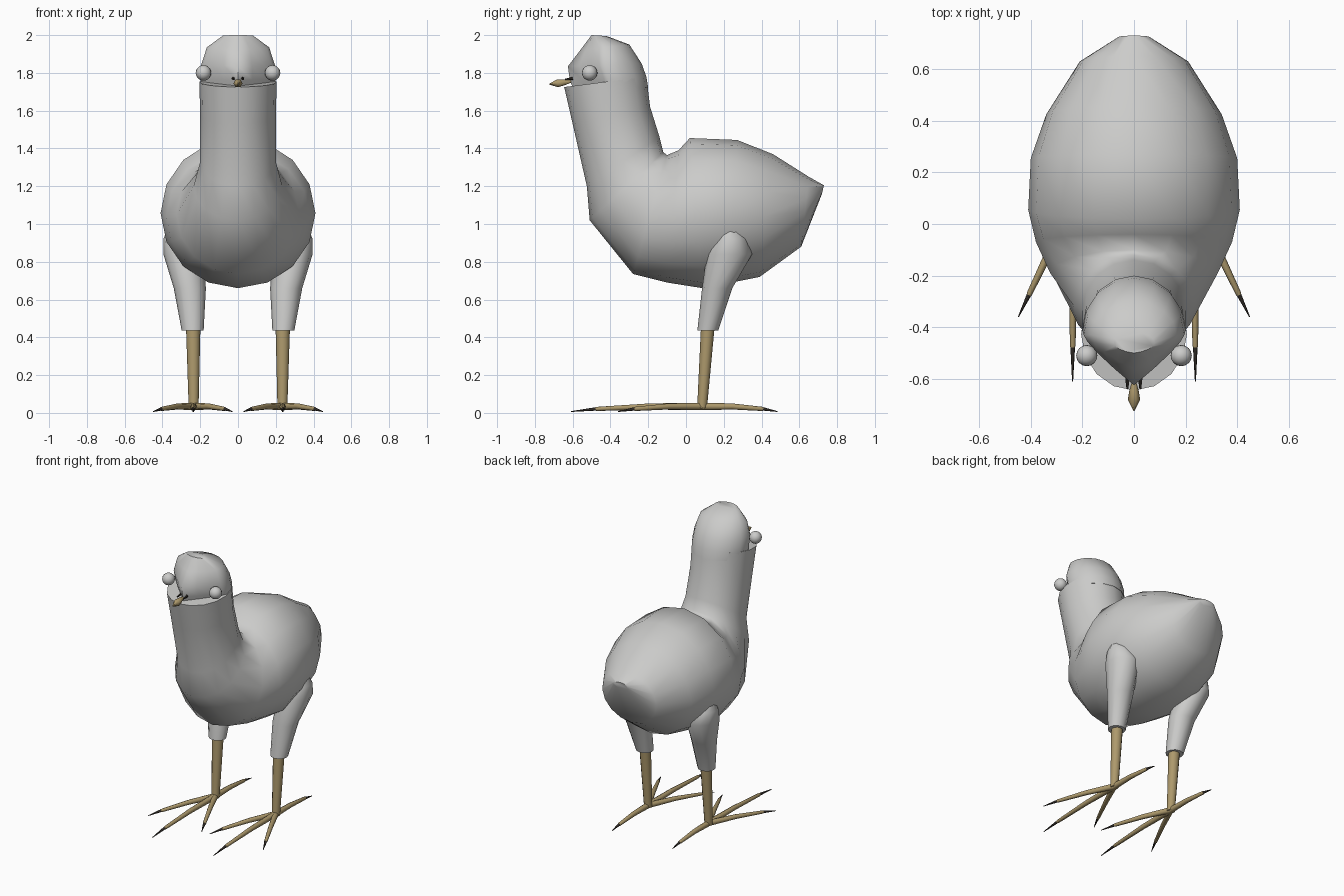
import bpy, bmesh, math
from mathutils import Vector

if "Cube" in bpy.data.objects:
    bpy.data.objects.remove(bpy.data.objects["Cube"])


def material(name, color):
    m = bpy.data.materials.new(name)
    m.diffuse_color = (*color, 1)
    m.use_nodes = True
    m.node_tree.nodes["Principled BSDF"].inputs["Base Color"].default_value = m.diffuse_color
    return m


GREY = material("grey_feathers", (0.6, 0.6, 0.59))
TAN = material("tan_skin", (0.42, 0.32, 0.15))
DARK = material("dark_claw", (0.03, 0.025, 0.02))


def loft(name, rings, mats, face_mat=None, angle=60):
    """Skin equal-length rings of points, closing both ends."""
    bm = bmesh.new()
    rows = [[bm.verts.new(p) for p in ring] for ring in rings]
    n = len(rows[0])
    for r, (a, b) in enumerate(zip(rows, rows[1:])):
        for i in range(n):
            j = (i + 1) % n
            f = bm.faces.new((a[i], a[j], b[j], b[i]))
            f.material_index = face_mat(r) if face_mat else 0
    bm.faces.new(rows[0])
    f = bm.faces.new(rows[-1])
    f.material_index = face_mat(len(rows) - 2) if face_mat else 0
    bmesh.ops.recalc_face_normals(bm, faces=bm.faces)
    me = bpy.data.meshes.new(name)
    bm.to_mesh(me)
    bm.free()
    for m in mats:
        me.materials.append(m)
    ob = bpy.data.objects.new(name, me)
    bpy.context.collection.objects.link(ob)
    bpy.ops.object.select_all(action='DESELECT')
    ob.select_set(True)
    bpy.context.view_layer.objects.active = ob
    bpy.ops.object.shade_smooth_by_angle(angle=math.radians(angle))
    return ob


def span_ring(back, front, w, pointed=0.0, n=16):
    """Ring between a back/top point and a front/bottom point (y, z)."""
    a, b = Vector((0, *back)), Vector((0, *front))
    mid, half = (a + b) / 2, (b - a) / 2
    pts = []
    for i in range(n):
        t = 2 * math.pi * i / n
        c, s = math.cos(t), math.sin(t)
        if s > 0:  # front half may taper to a wedge
            s += (1 - abs(c) - s) * pointed
        pts.append(mid + half * s + Vector((w * c, 0, 0)))
    return pts


def flat_ring(x, y, z, rx, ry, n=12):
    return [(x + rx * math.cos(2 * math.pi * i / n),
             y + ry * math.sin(2 * math.pi * i / n), z) for i in range(n)]


def tube(name, path, radii, mats, face_mat=None, n=8):
    """Tapered tube along a path that runs mostly horizontally."""
    path = [Vector(p) for p in path]
    d = (path[-1] - path[0]).normalized()
    side = d.cross(Vector((0, 0, 1))).normalized()
    up = side.cross(d)
    rings = [[p + (side * math.cos(2 * math.pi * i / n) + up * math.sin(2 * math.pi * i / n)) * r
              for i in range(n)] for p, r in zip(path, radii)]
    return loft(name, rings, mats, face_mat)


# Body sweeping from tail through chest and up the neck to an open lip
body = [
    ((0.73, 1.205), (0.72, 1.16), 0.06),
    ((0.65, 1.25), (0.61, 0.88), 0.21),
    ((0.46, 1.37), (0.39, 0.72), 0.34),
    ((0.27, 1.445), (0.24, 0.69), 0.40),
    ((0.02, 1.455), (0.09, 0.66), 0.41),
    ((-0.04, 1.39), (-0.10, 0.69), 0.38),
    ((-0.10, 1.365), (-0.28, 0.735), 0.325),
    ((-0.12, 1.38), (-0.51, 1.02), 0.235),
    ((-0.14, 1.46), (-0.525, 1.20), 0.20),
    ((-0.19, 1.62), (-0.60, 1.53), 0.20),
    ((-0.21, 1.78), (-0.645, 1.725), 0.205),
]
loft("body_and_neck", [span_ring(*r) for r in body], [GREY])

# Head with a wedge-shaped face
head = [
    ((-0.20, 1.72), (-0.59, 1.70), 0.19, 0.9),
    ((-0.21, 1.78), (-0.615, 1.76), 0.20, 0.9),
    ((-0.235, 1.85), (-0.625, 1.835), 0.195, 0.8),
    ((-0.30, 1.95), (-0.56, 1.92), 0.165, 0.5),
    ((-0.42, 1.995), (-0.50, 2.0), 0.08, 0.2),
]
loft("head", [span_ring(*r) for r in head], [GREY])

# Beak
tube("beak", [(0, -0.61, 1.755), (0, -0.645, 1.75), (0, -0.68, 1.745), (0, -0.725, 1.74)],
     [0.008, 0.018, 0.024, 0.002], [TAN], n=6)

for s, label in ((-1, "left"), (1, "right")):
    # Eye
    bpy.ops.mesh.primitive_uv_sphere_add(segments=16, ring_count=10, radius=0.041,
                                         location=(s * 0.183, -0.51, 1.80))
    eye = bpy.context.object
    eye.name = label + "_eye"
    eye.data.materials.append(GREY)
    bpy.ops.object.shade_smooth()

    # Nostril
    tube(label + "_nostril", [(s * 0.025, -0.60, 1.77), (s * 0.025, -0.64, 1.765)],
         [0.009, 0.004], [DARK], n=5)

    # Thigh
    thigh = [(0.24, 0.115, 0.435, 0.058, 0.055), (0.255, 0.165, 0.66, 0.085, 0.08),
             (0.29, 0.23, 0.84, 0.105, 0.12), (0.305, 0.235, 0.92, 0.09, 0.09),
             (0.315, 0.235, 0.985, 0.055, 0.045)]
    loft(label + "_thigh", [flat_ring(s * x, *r) for x, *r in thigh], [GREY])

    # Shank
    shank = [(0.235, 0.085, 0.025, 0.026, 0.026), (0.237, 0.115, 0.45, 0.038, 0.036)]
    loft(label + "_shank", [flat_ring(s * x, *r) for x, *r in shank], [TAN])

    # Toes, arched and ending in dark claws
    toes = {"middle": (0.238, -0.61), "outer": (0.448, -0.36),
            "inner": (0.03, -0.36), "back": (0.235, 0.485)}
    for toe, (tx, ty) in toes.items():
        path = [(s * (0.235 + (tx - 0.235) * t), 0.085 + (ty - 0.085) * t, z)
                for t, z in ((0, 0.034), (0.4, 0.034), (0.8, 0.021), (0.81, 0.021), (1, 0.007))]
        tube(f"{label}_{toe}_toe", path, [0.02, 0.016, 0.011, 0.009, 0.002],
             [TAN, DARK], lambda r: int(r >= 3))
